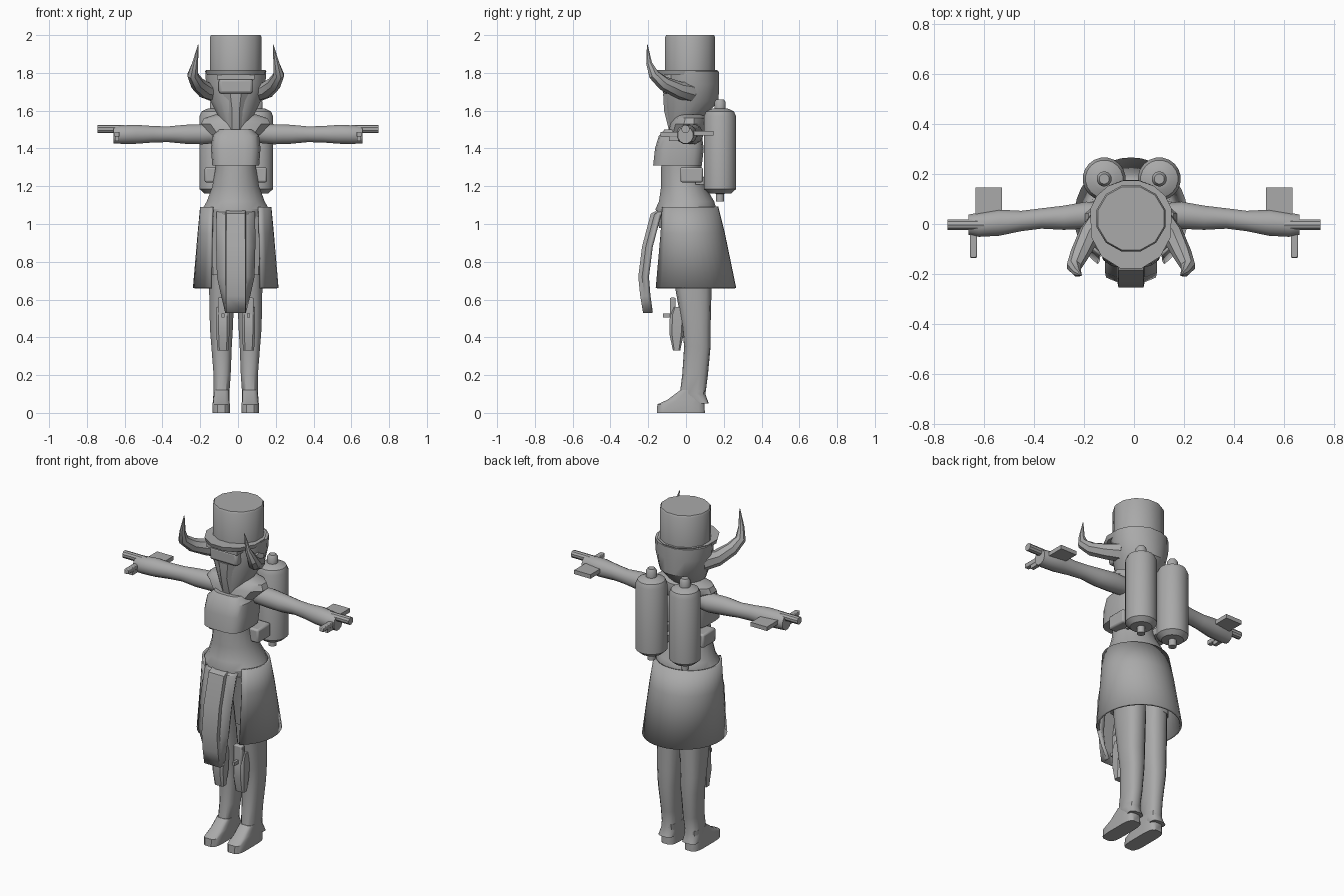
import bpy, bmesh, math
from mathutils import Vector, Matrix

if "Cube" in bpy.data.objects:
    bpy.data.objects.remove(bpy.data.objects["Cube"])

CX = -0.012  # body centre line
grey = bpy.data.materials.new("plain grey")
grey.diffuse_color = (0.4, 0.4, 0.4, 1)
grey.use_nodes = True
grey.node_tree.nodes["Principled BSDF"].inputs["Base Color"].default_value = grey.diffuse_color


def finish(name, bm, smooth=True, solid=0, bevel=0):
    bmesh.ops.recalc_face_normals(bm, faces=bm.faces)
    me = bpy.data.meshes.new(name)
    bm.to_mesh(me)
    bm.free()
    me.materials.append(grey)
    ob = bpy.data.objects.new(name, me)
    bpy.context.collection.objects.link(ob)
    if solid:
        m = ob.modifiers.new("thickness", 'SOLIDIFY')
        m.thickness, m.offset = solid, 0
    if bevel:
        m = ob.modifiers.new("bevel", 'BEVEL')
        m.width, m.segments = bevel, 2
    if smooth:
        bpy.context.view_layer.objects.active = ob
        ob.select_set(True)
        bpy.ops.object.shade_smooth_by_angle(angle=math.radians(35))
        ob.select_set(False)
    return ob


def ring(n, ra, rb, power=2):
    """Ellipse, or rounded box when power is above 2."""
    pts = []
    for i in range(n):
        a = 2 * math.pi * (i + 0.5) / n
        c, s = math.cos(a), math.sin(a)
        pts.append((ra * math.copysign(abs(c) ** (2 / power), c),
                    rb * math.copysign(abs(s) ** (2 / power), s)))
    return pts


def skin(name, rings, **kw):
    bm = bmesh.new()
    rows = [[bm.verts.new(p) for p in r] for r in rings]
    n = len(rows[0])
    for a, b in zip(rows, rows[1:]):
        for i in range(n):
            bm.faces.new((a[i], a[(i + 1) % n], b[(i + 1) % n], b[i]))
    bm.faces.new(rows[0])
    bm.faces.new(rows[-1])
    return finish(name, bm, **kw)


def loft_z(name, secs, n=16, power=2, **kw):
    """Sections are (x, y, z, half width, half depth)."""
    return skin(name, [[(x + u, y + v, z) for u, v in ring(n, a, b, power)]
                       for x, y, z, a, b in secs], **kw)


def loft_x(name, secs, n=12, power=2, **kw):
    """Sections are (x, y, z, half depth, half height)."""
    return skin(name, [[(x, y + u, z + v) for u, v in ring(n, a, b, power)]
                       for x, y, z, a, b in secs], **kw)


def tube(name, path, n=8):
    """Path points are (x, y, z, radius)."""
    P = [Vector(p[:3]) for p in path]
    rows = []
    for i, p in enumerate(path):
        t = P[min(i + 1, len(P) - 1)] - P[max(i - 1, 0)]
        q = Vector((0, 0, 1)).rotation_difference(t)
        rows.append([P[i] + q @ Vector((u, v, 0)) for u, v in ring(n, p[3], p[3])])
    return skin(name, rows)


def box(name, x0, x1, y0, y1, z0, z1, bevel=0):
    bm = bmesh.new()
    m = Matrix.Translation(((x0 + x1) / 2, (y0 + y1) / 2, (z0 + z1) / 2)) @ \
        Matrix.Diagonal((abs(x1 - x0), y1 - y0, z1 - z0, 1))
    bmesh.ops.create_cube(bm, size=1, matrix=m)
    return finish(name, bm, smooth=bool(bevel), bevel=bevel)


# head, tall hat and brim
loft_z("head", [(CX, -.045, 1.49, .05, .045), (CX, -.01, 1.55, .085, .09),
                (CX, .03, 1.65, .135, .145), (CX, .033, 1.74, .16, .145),
                (CX, .033, 1.81, .165, .143)], 16)
loft_z("hat", [(CX, .022, 1.80, .142, .137), (CX, .022, 1.99, .142, .137),
               (CX, .022, 2.0, .136, .131)], 12)
loft_z("hat_brim", [(CX, -.005, 1.79, .158, .17), (CX, -.005, 1.815, .165, .178)], 12)
# face mask with brow
box("face_mask", CX - .09, CX + .09, -.125, -.03, 1.69, 1.77, .015)
box("brow", CX - .10, CX + .10, -.135, -.04, 1.765, 1.79)
loft_z("muzzle", [(CX, -.05, 1.5, .055, .045), (CX, -.07, 1.6, .05, .05),
                  (CX, -.075, 1.69, .075, .05)], 8)

# torso, chest plate and collar
loft_z("torso", [(CX, .0, .98, .16, .145), (CX, .0, 1.08, .178, .163),
                 (CX, .003, 1.12, .155, .148), (CX, -.015, 1.2, .125, .118),
                 (CX, -.025, 1.3, .108, .108), (CX, -.01, 1.47, .12, .10)], 20)
loft_z("chest_plate", [(CX, -.045, 1.31, .125, .13), (CX, -.035, 1.40, .132, .13),
                       (CX, -.03, 1.465, .125, .115), (CX, -.025, 1.50, .09, .09)], 20, 3.5)
loft_z("collar", [(CX, .0, 1.47, .13, .10), (CX, .015, 1.53, .19, .10),
                  (CX, .02, 1.56, .175, .09), (CX, .02, 1.58, .11, .07)], 12)

# skirt, open at the front
bm = bmesh.new()
rows, steps = [], 28
for y, z, rx, ry, gap in ((0, 1.09, .183, .165, 42), (.013, .95, .196, .187, 40),
                          (.03, .66, .221, .23, 36)):
    row = []
    for i in range(steps + 1):
        a = math.radians(gap + (360 - 2 * gap) * i / steps)
        row.append(bm.verts.new((CX + rx * math.sin(a), y - ry * math.cos(a), z)))
    rows.append(row)
for a, b in zip(rows, rows[1:]):
    for i in range(steps):
        bm.faces.new((a[i], a[i + 1], b[i + 1], b[i]))
finish("skirt", bm, solid=.012)

# front cloth, folded around a raised middle strip
bm = bmesh.new()
rows = []
for y, z, w in ((-.125, 1.08, .10), (-.18, 1.05, .10), (-.225, .88, .10),
                (-.245, .72, .095), (-.235, .62, .07), (-.22, .53, .045)):
    rows.append([bm.verts.new((CX + x, y + d, z)) for x, d in
                 ((-w, .04), (-.046, .018), (-.044, 0), (.044, 0), (.046, .018), (w, .04))])
for a, b in zip(rows, rows[1:]):
    for i in range(5):
        bm.faces.new((a[i], a[i + 1], b[i + 1], b[i]))
finish("front_cloth", bm, solid=.02)

for s, side in ((-1, "left"), (1, "right")):
    def X(v):
        return CX + s * v

    # horns
    tube(side + "_horn", [(X(.11), .02, 1.70, .055), (X(.165), -.04, 1.71, .045),
                          (X(.205), -.12, 1.745, .038), (X(.228), -.17, 1.79, .030),
                          (X(.215), -.195, 1.85, .017), (X(.198), -.205, 1.95, .002)])

    # legs with shorts, feet
    loft_z(side + "_leg", [(X(.078), .09, .05, .045, .03), (X(.076), .035, .10, .043, .068),
                           (X(.072), .048, .2, .046, .068), (X(.075), .06, .35, .055, .07),
                           (X(.076), .055, .45, .062, .075), (X(.074), .04, .65, .068, .095),
                           (X(.074), .025, 1.0, .07, .11)], 14, 2.6)
    loft_z(side + "_shorts", [(X(.082), .03, .73, .073, .105), (X(.085), .01, .95, .08, .12),
                              (X(.085), 0, 1.04, .08, .13)], 14, 2.6)
    loft_z(side + "_foot", [(X(.077), -.027, 0, .046, .128), (X(.077), -.027, .045, .046, .126),
                            (X(.076), .0, .07, .044, .098), (X(.075), .035, .12, .042, .066)],
           16, 4)

    # holsters with grips
    loft_z(side + "_holster", [(X(.068), -.05, .33, .03, .02), (X(.068), -.05, .42, .036, .04),
                               (X(.068), -.045, .52, .036, .042), (X(.068), -.04, .56, .034, .03)],
           8, 4)
    box(side + "_grip", X(.04), X(.095), -.085, -.055, .5, .61, .006)
    box(side + "_grip_hook", X(.06), X(.075), -.122, -.08, .505, .525)

    # side pouch on the belt
    box(side + "_pouch", X(.08), X(.165), -.03, .09, 1.22, 1.30, .01)
    box(side + "_tank_bracket", X(.05), X(.11), .05, .14, 1.21, 1.25)

    # back tanks with end nubs
    tx = -.009 + s * .11
    loft_z(side + "_tank", [(tx, .18, z, r, r) for z, r in
                            ((1.12, .022), (1.16, .022), (1.162, .06), (1.185, .086), (1.57, .086),
                             (1.595, .075), (1.61, .045), (1.612, .03), (1.645, .03), (1.66, .02))], 20)

    # arms
    loft_x(side + "_arm", [(s * x, y, z, a, b) for x, y, z, a, b in
                           ((.08, .03, 1.48, .05, .05), (.19, .035, 1.475, .056, .055),
                            (.28, .025, 1.475, .05, .052), (.37, .022, 1.475, .042, .043),
                            (.45, .012, 1.475, .042, .045), (.54, .005, 1.475, .054, .052),
                            (.62, -.003, 1.473, .05, .05), (.66, -.003, 1.47, .042, .045))])
    # forearm barrel, side fin and spike
    loft_x(side + "_barrel", [(s * .6, -.003, 1.503, .022, .022),
                              (s * .744, -.003, 1.503, .022, .022)], 10)
    box(side + "_fin", s * .527, s * .633, .02, .145, 1.468, 1.492)
    box(side + "_spike", s * .627, s * .655, -.135, -.03, 1.462, 1.488, .004)
    box(side + "_spike_tip", s * .63, s * .652, -.09, -.04, 1.44, 1.465)
